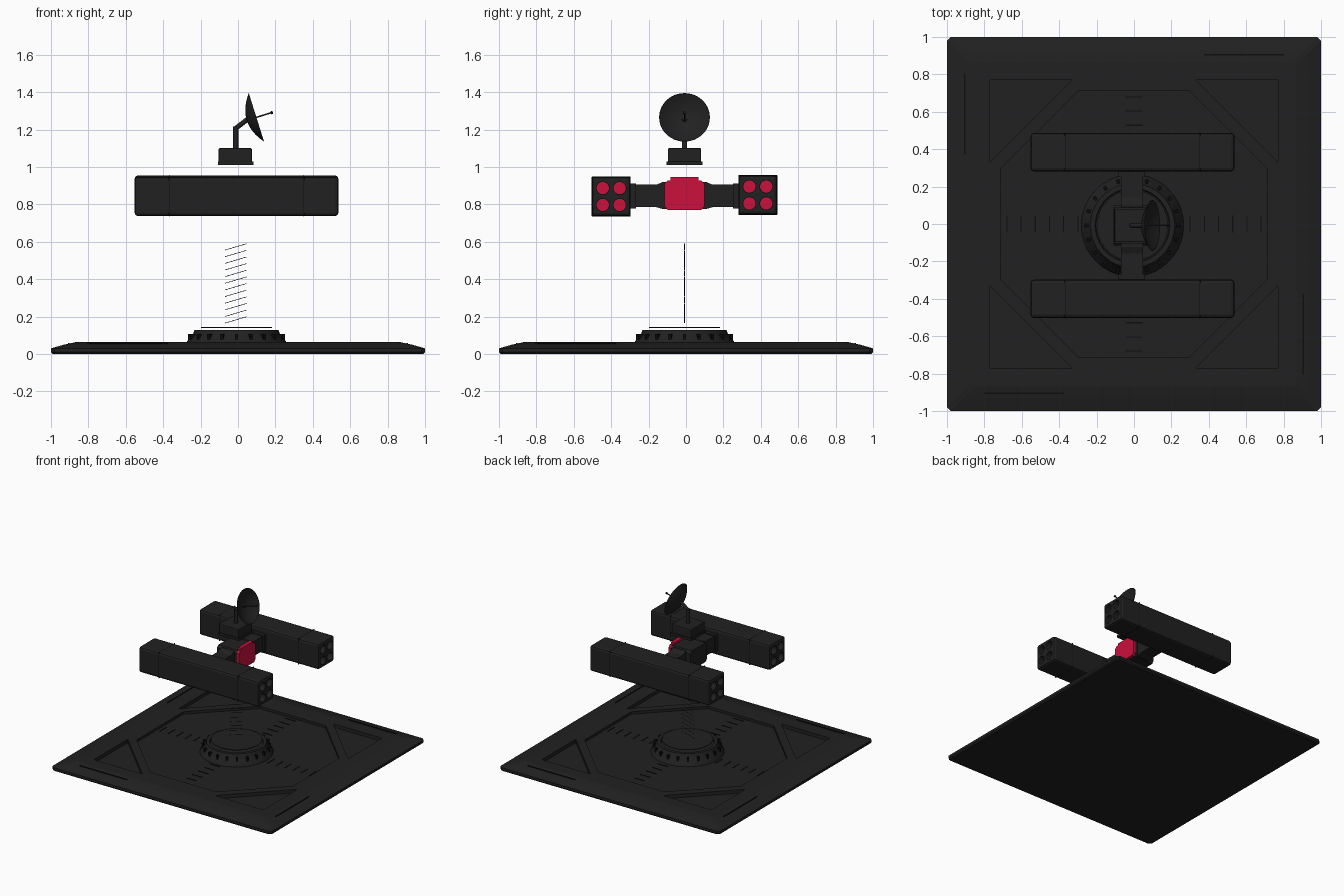
import bpy, bmesh, math
from mathutils import Vector, Matrix

if "Cube" in bpy.data.objects:
    bpy.data.objects.remove(bpy.data.objects["Cube"])


def material(name, rgb):
    m = bpy.data.materials.new(name)
    m.use_nodes = True
    m.diffuse_color = (*rgb, 1)
    m.node_tree.nodes["Principled BSDF"].inputs["Base Color"].default_value = (*rgb, 1)
    return m


GREY = material("charcoal", (0.015, 0.015, 0.015))
BLACK = material("black", (0.004, 0.004, 0.004))
RED = material("crimson", (0.6, 0.005, 0.045))
C = -0.008  # turret axis offset in x and y


def finish(bm, name, mat, smooth=False, bevel=0):
    bmesh.ops.recalc_face_normals(bm, faces=bm.faces)
    if bevel:
        bmesh.ops.bevel(bm, geom=bm.edges[:], offset=bevel, segments=2,
                        affect='EDGES', profile=0.5)
    me = bpy.data.meshes.new(name)
    bm.to_mesh(me)
    bm.free()
    ob = bpy.data.objects.new(name, me)
    bpy.context.collection.objects.link(ob)
    me.materials.append(mat)
    if smooth:
        select(ob)
        bpy.ops.object.shade_smooth_by_angle(angle=math.radians(35))
    return ob


def select(ob):
    bpy.ops.object.select_all(action='DESELECT')
    ob.select_set(True)
    bpy.context.view_layer.objects.active = ob


def loft(name, rings, mat, **kw):
    """Skin closed rings of equal point count and cap both ends."""
    bm = bmesh.new()
    loops = [[bm.verts.new(p) for p in r] for r in rings]
    for a, b in zip(loops, loops[1:]):
        for i in range(len(a)):
            j = (i + 1) % len(a)
            bm.faces.new((a[i], a[j], b[j], b[i]))
    bm.faces.new(loops[0])
    bm.faces.new(loops[-1])
    return finish(bm, name, mat, **kw)


def box(name, centre, size, mat, bevel=0):
    bm = bmesh.new()
    bmesh.ops.create_cube(bm, size=1, matrix=Matrix.Translation(centre) @ Matrix.Diagonal((*size, 1)))
    return finish(bm, name, mat, bevel=bevel)


def lathe(name, profile, mat, origin=(0, 0, 0), axis=(0, 0, 1), n=32):
    """Revolve (radius, height) pairs about an axis."""
    m = Matrix.Translation(origin) @ Vector(axis).to_track_quat('Z', 'Y').to_matrix().to_4x4()
    rings = [[m @ Vector((r * math.cos(t), r * math.sin(t), z))
              for t in (math.tau * i / n for i in range(n))] for r, z in profile]
    return loft(name, rings, mat, smooth=True)


def rod(name, a, b, radius, mat, n=12):
    d = Vector(b) - Vector(a)
    return lathe(name, [(radius, 0), (radius, d.length)], mat, a, d, n)


def prism_x(name, pts, x0, x1, mat):
    return loft(name, [[(x, y, z) for y, z in pts] for x in (x0, x1)], mat)


def cut(ob, cutters):
    for c in cutters:
        mod = ob.modifiers.new("cut", 'BOOLEAN')
        mod.operation, mod.object, mod.solver = 'DIFFERENCE', c, 'EXACT'
        select(ob)
        bpy.ops.object.modifier_apply(modifier=mod.name)
        bpy.data.objects.remove(c)


def clipped_square(h, c, z):
    pts = []
    for sx, sy in ((1, 1), (-1, 1), (-1, -1), (1, -1)):
        pair = [(sx * h, sy * (h - c), z), (sx * (h - c), sy * h, z)]
        pts += pair if sx * sy > 0 else pair[::-1]
    return pts


# Deck: sloped slab with an octagonal well and four triangular pockets
deck = loft("deck", [clipped_square(h, 0.02, z) for h, z in
                     ((0.99, 0), (1, 0.01), (1, 0.03), (0.93, 0.05), (0.87, 0.063))], GREY)
cutters = [loft("well_cutter", [clipped_square(0.71, 0.41, z) for z in (0.043, 0.2)], GREY)]
for sx in (-1, 1):
    for sy in (-1, 1):
        tri = [(0.33, 0.77), (0.77, 0.77), (0.77, 0.33)]
        cutters.append(loft("pocket_cutter", [[(sx * x, sy * y, z) for x, y in tri]
                                              for z in (0.035, 0.2)], GREY))
cut(deck, cutters)

# Thin border slots and floor tick marks, repeated by quarter turns
for k in range(4):
    turn = Matrix.Rotation(k * math.pi / 2, 4, 'Z')
    slot = box("border_slot", (0.59, 0.905, 0.056), (0.43, 0.008, 0.008), BLACK)
    slot.data.transform(turn)
    for i in range(6):
        tick = box("floor_tick", (0.3 + 0.076 * i, 0, 0.044), (0.006, 0.09, 0.004), BLACK)
        tick.data.transform(turn)

# Turret ring with ribs, and thin disc above it
lathe("turret_ring", [(0.275, 0.04), (0.265, 0.068), (0.235, 0.1), (0.225, 0.128),
                      (0.2, 0.128), (0.195, 0.115)], GREY, (C, C, 0), n=40)
for i in range(20):
    rib = box("ring_rib", (0.247, 0, 0.085), (0.022, 0.016, 0.045), BLACK)
    rib.data.transform(Matrix.Translation((C, C, 0)) @ Matrix.Rotation(math.tau * i / 20, 4, 'Z'))
lathe("floating_disc", [(0.19, 0.14), (0.19, 0.145)], GREY, (C, C, 0), n=40)

# Stack of fine slanted strands between ring and hub
for i in range(12):
    z = 0.165 + 0.0355 * i
    rod("slanted_strand", (-0.07, C, z), (0.045, C, z + 0.034), 0.0015, BLACK, 4)

# Hub, arms and red faceplate
hub = [(-0.107, 0.79), (-0.09, 0.77), (0.09, 0.77), (0.107, 0.79),
       (0.107, 0.91), (0.09, 0.928), (-0.09, 0.928), (-0.107, 0.91)]
hub = [(y + C, z) for y, z in hub]
prism_x("hub", hub, -0.11, 0.07, GREY)
prism_x("hub_faceplate", hub, 0.07, 0.09, RED)
box("faceplate_tab", (0.075, C, 0.93), (0.03, 0.15, 0.03), RED)
arm = [(0.09, 0.775), (0.115, 0.775), (0.15, 0.785), (0.3, 0.785),
       (0.3, 0.905), (0.15, 0.905), (0.115, 0.92), (0.09, 0.92)]
for s in (-1, 1):
    prism_x("arm", [(s * y + C, z) for y, z in arm], -0.07, 0.047, GREY)
    box("arm_collar", (-0.012, s * 0.275 + C, 0.845), (0.14, 0.03, 0.135), GREY)

# Launcher pods with four red-bottomed tubes at each end
for s in (-1, 1):
    py, pz = s * 0.392 + C, 0.846 + s * 0.004
    pod = box("launcher_pod", (C, py, pz), (1.09, 0.206, 0.21), GREY, bevel=0.018)
    holes = []
    for e in (-1, 1):
        for dy in (-0.045, 0.045):
            for dz in (-0.045, 0.045):
                y, z = py + dy, pz + dz
                holes.append(rod("tube_cutter", (C + e * 0.475, y, z), (C + e * 0.6, y, z),
                                 0.034, GREY, 20))
                rod("tube_warhead", (C + e * 0.47, y, z), (C + e * 0.48, y, z), 0.033, RED, 20)
    cut(pod, holes)
    for e in (-1, 1):
        band = box("pod_seam", (C + e * 0.36, py, pz), (0.005, 0.208, 0.212), BLACK, bevel=0.002)

# Antenna plinth
box("antenna_foot", (-0.013, C, 1.02), (0.19, 0.19, 0.02), GREY)
box("antenna_plinth", (-0.015, C, 1.063), (0.178, 0.178, 0.075), GREY, bevel=0.006)

# Bent mast
rod("mast", (-0.012, C, 1.09), (-0.012, C, 1.215), 0.014, GREY)
rod("mast_elbow", (-0.014, C, 1.205), (0.055, C, 1.258), 0.013, GREY)

# Parabolic dish: outer shell then inner shell in one profile, plus feed
axis = Vector((0.954, 0, 0.3))
vertex = Vector((0.047, C, 1.249))
R, D, STEPS = 0.136, 0.054, 8
outer = [(R * max(i, 0.05) / STEPS, D * (i / STEPS) ** 2) for i in range(STEPS + 1)]
inner = [(r * 0.985, h + 0.005 * (1 - r / R)) for r, h in reversed(outer)]
lathe("dish", outer + inner, GREY, vertex, axis)
tip = vertex + axis * 0.14
rod("feed_rod", vertex, tip, 0.004, GREY, 8)
rod("feed_tip", tip - axis * 0.006, tip + axis * 0.006, 0.008, GREY, 8)
